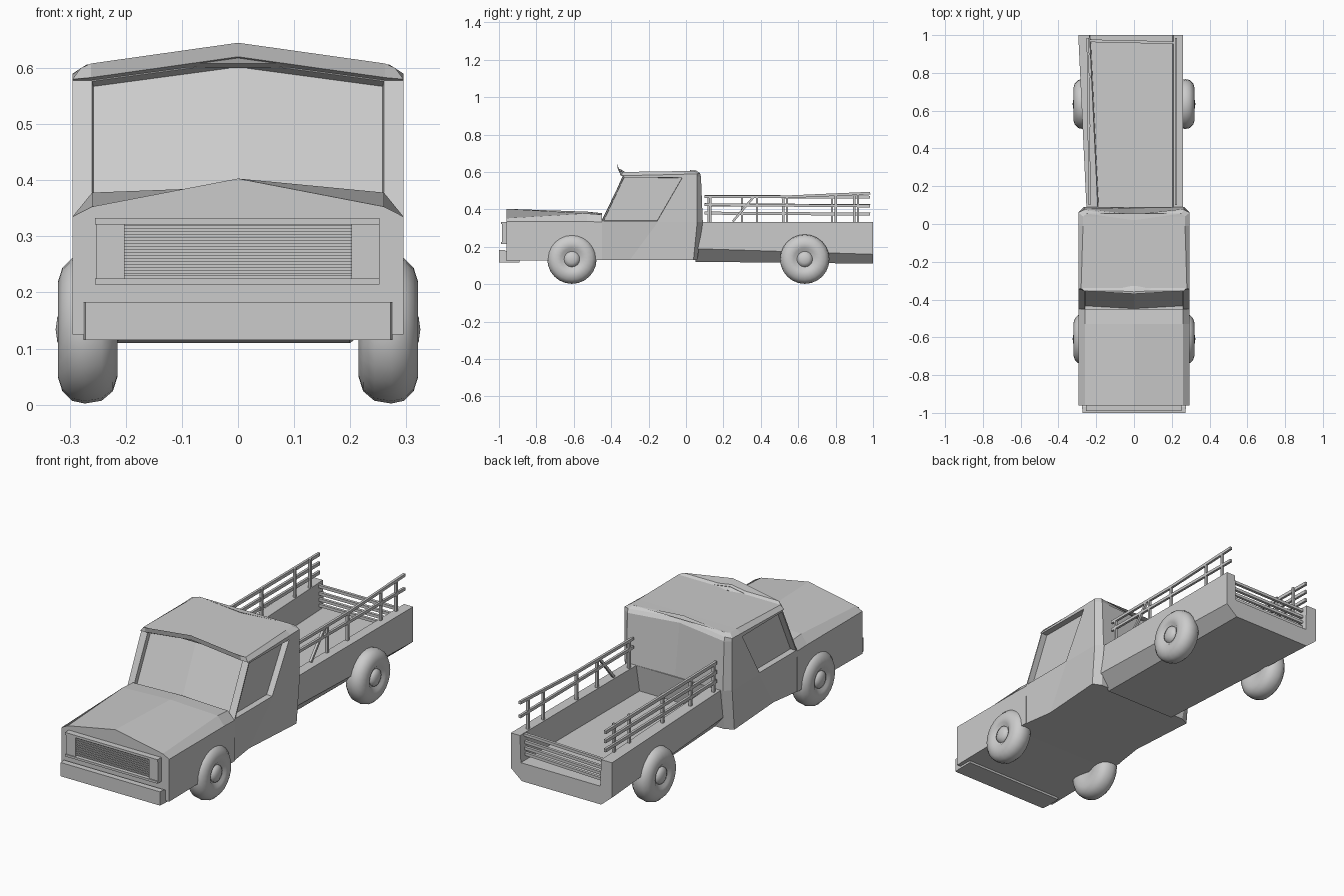
import bpy, bmesh, math
from mathutils import Vector, Matrix

cube = bpy.data.objects.get("Cube")
if cube:
    bpy.data.objects.remove(cube, do_unlink=True)

grey = bpy.data.materials.new("plain grey")
grey.use_nodes = True
COLOR = (0.6, 0.6, 0.6, 1)
grey.diffuse_color = COLOR
grey.node_tree.nodes["Principled BSDF"].inputs["Base Color"].default_value = COLOR


def finish(bm, name):
    bmesh.ops.recalc_face_normals(bm, faces=bm.faces)
    me = bpy.data.meshes.new(name)
    bm.to_mesh(me)
    bm.free()
    me.materials.append(grey)
    ob = bpy.data.objects.new(name, me)
    bpy.context.collection.objects.link(ob)
    return ob


def mirrored(half):
    """Close a half ring, listed from centre to centre, across x = 0."""
    return half + [(-x, y, z) for x, y, z in reversed(half) if x > 0]


def loft(rings):
    bm = bmesh.new()
    rows = [[bm.verts.new(p) for p in r] for r in rings]
    n = len(rows[0])
    for a, b in zip(rows, rows[1:]):
        for i in range(n):
            j = (i + 1) % n
            bm.faces.new((a[i], a[j], b[j], b[i]))
    bm.faces.new(rows[0])
    bm.faces.new(rows[-1])
    bmesh.ops.recalc_face_normals(bm, faces=bm.faces)
    return bm


def bars(name, segments, w, h):
    """Join straight square bars, each running from a to b."""
    bm = bmesh.new()
    for a, b in segments:
        a, b = Vector(a), Vector(b)
        d = b - a
        side = d.cross((0, 0, 1)) if abs(d.z) < 0.9 * d.length else Vector((1, 0, 0))
        side.normalize()
        up = side.cross(d).normalized()
        rot = Matrix((side, d.normalized(), up)).transposed().to_4x4()
        m = Matrix.Translation((a + b) / 2) @ rot @ Matrix.Diagonal((w, d.length, h, 1))
        bmesh.ops.create_cube(bm, size=1, matrix=m)
    return finish(bm, name)


def box(name, x0, x1, y0, y1, z0, z1):
    bm = bmesh.new()
    m = Matrix.Translation(((x0 + x1) / 2, (y0 + y1) / 2, (z0 + z1) / 2))
    bmesh.ops.create_cube(bm, size=1, matrix=m @ Matrix.Diagonal((x1 - x0, y1 - y0, z1 - z0, 1)))
    return finish(bm, name)


# Hood with a peaked front edge
def hood_ring(y, mid, shoulder, edge, low):
    return mirrored([(0, y, mid), (0.26, y, shoulder), (0.295, y, edge), (0.295, y, low), (0, y, low)])


finish(loft([hood_ring(-0.96, 0.403, 0.353, 0.335, 0.125),
             hood_ring(-0.53, 0.388, 0.378, 0.335, 0.13),
             hood_ring(-0.45, 0.38, 0.372, 0.333, 0.13)]), "hood")


# Lower cab, pinched inward along the sill
def sill_ring(y, low_y, low_x, x=0.295):
    return mirrored([(0, y, 0.333), (x, y, 0.333), (low_x, low_y, 0.13), (0, low_y, 0.13)])


finish(loft([sill_ring(-0.46, -0.46, 0.293), sill_ring(-0.15, -0.3, 0.27),
             sill_ring(0.06, 0.04, 0.293), sill_ring(0.09, 0.06, 0.25, 0.265)]), "lower_cab")

# Upper cab: rings at the belt line, window tops, roof edge and roof
belt = [(0, -0.47, 0.333), (0.262, -0.455, 0.333), (0.295, -0.45, 0.333), (0.295, -0.15, 0.333),
        (0.295, 0.06, 0.333), (0.265, 0.09, 0.333), (0, 0.085, 0.333)]
head = [(0, -0.345, 0.613), (0.262, -0.335, 0.578), (0.295, -0.335, 0.578), (0.295, -0.01, 0.575),
        (0.295, 0.06, 0.575), (0.265, 0.08, 0.575), (0, 0.05, 0.585)]
eave = [(0, -0.365, 0.62), (0.262, -0.35, 0.583), (0.295, -0.345, 0.58), (0.295, -0.01, 0.588),
        (0.295, 0.06, 0.59), (0.265, 0.075, 0.595), (0, 0.03, 0.6)]
roof = [(0, -0.37, 0.645), (0.262, -0.355, 0.608), (0.28, -0.34, 0.6), (0.27, -0.01, 0.605),
        (0.27, 0.04, 0.606), (0.25, 0.055, 0.607), (0, 0.02, 0.61)]
cab = loft([mirrored(r) for r in (belt, head, eave)])
top = [f for f in cab.faces if all(v.co.z > 0.579 for v in f.verts) and len(f.verts) > 4]
bmesh.ops.delete(cab, geom=top, context='FACES_ONLY')
cab.verts.ensure_lookup_table()
n = len(mirrored(belt))
edge = cab.verts[2 * n:3 * n]
crown = [cab.verts.new(p) for p in mirrored(roof)]
for i in range(n):
    j = (i + 1) % n
    cab.faces.new((edge[i], edge[j], crown[j], crown[i]))
half = len(roof) - 1
for i in range(half):
    a, b = crown[i], crown[i + 1]
    c, d = crown[(n - i - 1) % n], crown[(n - i) % n]
    cab.faces.new(list(dict.fromkeys((a, b, c, d))))
bmesh.ops.recalc_face_normals(cab, faces=cab.faces)

# Recessed windscreen and side windows
glass = [f for f in cab.faces if min(v.co.z for v in f.verts) < 0.34 and max(v.co.z for v in f.verts) > 0.5]
screen = [f for f in glass if f.calc_center_median().y < -0.35 and abs(f.calc_center_median().x) < 0.2]
doors = [f for f in glass if abs(f.normal.x) > 0.9 and -0.3 < f.calc_center_median().y < -0.1]
for panel, rim, depth in ((screen, 0.002, 0.02), (doors[:1], 0.006, 0.03), (doors[1:], 0.006, 0.03)):
    bmesh.ops.inset_region(cab, faces=panel, thickness=rim, use_even_offset=True)
    bmesh.ops.inset_region(cab, faces=panel, thickness=0.001, depth=-depth, use_even_offset=True)
finish(cab, "upper_cab")


# Open cargo bed with chamfered lower sides
def bed_ring(y, l, r, chine, low):
    return [(x, y, z) for x, z in (
        (l, 0.333), (l, chine), (l + 0.06, low), (r - 0.06, low), (r, chine), (r, 0.333),
        (r - 0.05, 0.333), (r - 0.055, 0.2), (l + 0.065, 0.2), (l + 0.06, 0.333))]


finish(loft([bed_ring(0.05, -0.25, 0.26, 0.19, 0.12), bed_ring(1, -0.295, 0.26, 0.16, 0.11)]), "cargo_bed")

# Stake rails: two on the left, three on the right
left, right = 0.222, -0.235
bars("left_rails", [((left, 0.1, 0.467), (left, 0.55, 0.468)), ((left, 0.55, 0.468), (left, 0.985, 0.487)),
                    ((left, 0.1, 0.425), (left, 0.985, 0.418))], 0.012, 0.014)
bars("right_rails", [((right, 0.1, z), (right - 0.01, 0.985, z - 0.005))
                     for z in (0.47, 0.425, 0.38)], 0.012, 0.016)
bars("left_stakes", [((left, y, 0.32), (left, y, z)) for y, z in
                     ((0.13, 0.47), (0.38, 0.47), (0.54, 0.47), (0.8, 0.475), (0.92, 0.48))]
     + [((left, 0.25, 0.335), (left, 0.36, 0.465))], 0.012, 0.012)
bars("right_stakes", [((right, y, 0.32), (right, y, 0.475)) for y in (0.12, 0.3, 0.52, 0.78, 0.9)], 0.012, 0.012)
bars("tailgate_slats", [((-0.24, 0.97, z), (0.212, 0.96, z + 0.008))
                        for z in (0.222, 0.25, 0.28, 0.316)], 0.014, 0.014)

# Grille frame with thin horizontal slats
for name, z0, z1 in (("grille_top_bar", 0.321, 0.333), ("grille_bottom_bar", 0.214, 0.225)):
    box(name, -0.255, 0.252, -0.99, -0.95, z0, z1)
for side in (-1, 1):
    a, b = sorted((side * 0.202, side * 0.252))
    box("left_lamp" if side > 0 else "right_lamp", a, b, -0.985, -0.95, 0.225, 0.321)
bars("grille_slats", [((-0.202, -0.968, 0.232 + i * 0.0105), (0.202, -0.968, 0.232 + i * 0.0105))
                      for i in range(9)], 0.02, 0.006)

# Bumper blade with a swept underside
finish(loft([mirrored([(0, y, top_z), (w, y, top_z), (w, y, 0.115), (0, y, 0.115)])
             for y, w, top_z in ((-1, 0.272, 0.183), (-0.97, 0.275, 0.183), (-0.89, 0.275, 0.13))]), "bumper")


# Wheels: turned tyre and domed hub
def lathe(name, profile, x, y, z, side, steps=24):
    bm = bmesh.new()
    vs = [bm.verts.new((px, 0, r)) for px, r in profile]
    es = [bm.edges.new(p) for p in zip(vs, vs[1:])]
    bmesh.ops.spin(bm, geom=vs + es, cent=(0, 0, 0), axis=(1, 0, 0), angle=math.tau, steps=steps)
    bmesh.ops.remove_doubles(bm, verts=bm.verts, dist=0.0005)
    bmesh.ops.transform(bm, matrix=Matrix.Translation((x, y, z)) @ Matrix.Diagonal((side, 1, 1, 1)), verts=bm.verts)
    ob = finish(bm, name)
    for p in ob.data.polygons:
        p.use_smooth = True


tyre = [(-0.035, 0), (-0.05, 0.05), (-0.053, 0.085), (-0.045, 0.11), (-0.025, 0.127), (0.005, 0.132),
        (0.028, 0.127), (0.045, 0.11), (0.053, 0.085), (0.05, 0.06), (0.038, 0.045), (0.03, 0)]
hub = [(0.025, 0.045), (0.045, 0.04), (0.054, 0.022), (0.057, 0)]
for end, y in (("front", -0.61), ("rear", 0.635)):
    for label, side in (("left", 1), ("right", -1)):
        lathe(f"{end}_{label}_tyre", tyre, side * 0.268, y, 0.134, side)
        lathe(f"{end}_{label}_hub", hub, side * 0.268, y, 0.134, side, 16)
